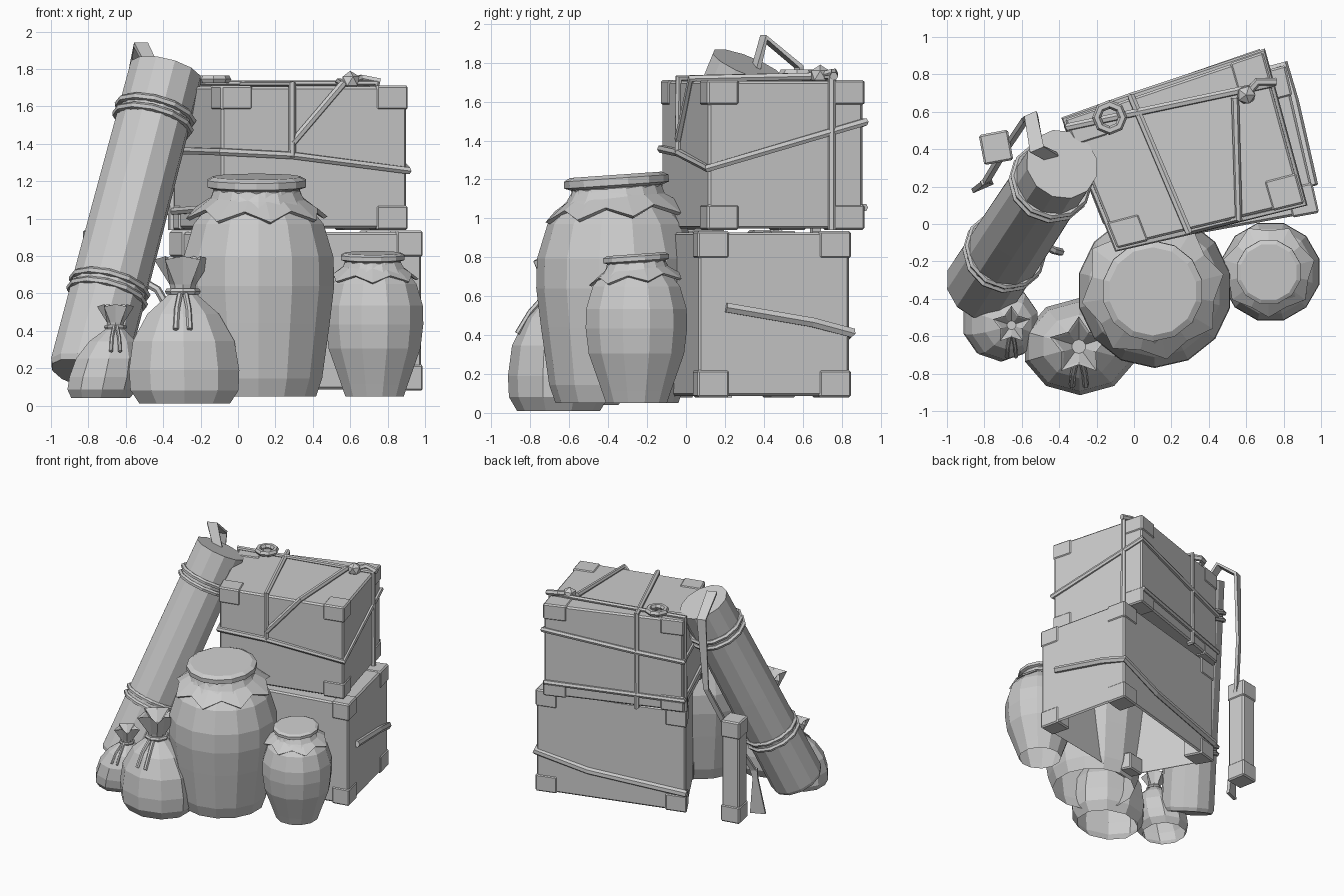
import bpy, bmesh, math
from math import radians, cos, sin, pi
from mathutils import Vector, Matrix

cube = bpy.data.objects.get("Cube")
if cube:
    bpy.data.objects.remove(cube)

clay = bpy.data.materials.new("plain_grey")
clay.use_nodes = True
GREY = (0.6, 0.6, 0.6, 1)
clay.diffuse_color = GREY
clay.node_tree.nodes["Principled BSDF"].inputs["Base Color"].default_value = GREY


def add(name, bm, matrix=None):
    bmesh.ops.recalc_face_normals(bm, faces=bm.faces)
    mesh = bpy.data.meshes.new(name)
    bm.to_mesh(mesh)
    bm.free()
    mesh.materials.append(clay)
    obj = bpy.data.objects.new(name, mesh)
    if matrix:
        obj.matrix_world = matrix
    bpy.context.collection.objects.link(obj)
    return obj


def add_box(bm, centre, size, bevel=0.01):
    m = Matrix.Translation(centre) @ Matrix.Diagonal((*size, 1))
    verts = bmesh.ops.create_cube(bm, size=1, matrix=m)["verts"]
    edges = list({e for v in verts for e in v.link_edges})
    bmesh.ops.bevel(bm, geom=edges, offset=bevel, segments=1, affect='EDGES')


def lathe(name, profile, sides, matrix, zig=(), depth=0.0, drop=0.0, shift=(0, 0), base=True):
    """Revolve (radius, height); rings listed in zig get a pleated edge."""
    bm = bmesh.new()
    rings = []
    top = profile[-1][1]
    for i, (r, z) in enumerate(profile):
        ring = []
        for k in range(sides):
            a = 2 * pi * (k + 0.5) / sides
            odd = (k % 2) if i in zig else 0
            rr = r * (1 - depth * odd)
            f = max(0, z / top) if top else 0
            ring.append(bm.verts.new((rr * cos(a) + shift[0] * f,
                                      rr * sin(a) + shift[1] * f, z + drop * odd)))
        rings.append(ring)
    for a, b in zip(rings, rings[1:]):
        for k in range(sides):
            j = (k + 1) % sides
            bm.faces.new((a[k], a[j], b[j], b[k]))
    if base:
        bm.faces.new(rings[0])
    bm.faces.new(rings[-1])
    return add(name, bm, matrix)


def rope(name, points, radius=0.021, closed=False):
    """Sweep a low-poly cord along a path."""
    curve = bpy.data.curves.new(name, 'CURVE')
    curve.dimensions = '3D'
    curve.bevel_depth = radius
    curve.bevel_resolution = 1
    curve.use_fill_caps = True
    spline = curve.splines.new('POLY')
    spline.points.add(len(points) - 1)
    for p, co in zip(spline.points, points):
        p.co = (*co, 1)
    spline.use_cyclic_u = closed
    temp = bpy.data.objects.new(name + "_path", curve)
    bpy.context.collection.objects.link(temp)
    bpy.context.view_layer.update()
    dg = bpy.context.evaluated_depsgraph_get()
    mesh = bpy.data.meshes.new_from_object(temp.evaluated_get(dg))
    bpy.data.objects.remove(temp)
    mesh.materials.clear()
    mesh.materials.append(clay)
    mesh.shade_flat()
    obj = bpy.data.objects.new(name, mesh)
    bpy.context.collection.objects.link(obj)


def circle(matrix, radius, z, n=12):
    return [matrix @ Vector((radius * cos(2 * pi * k / n), radius * sin(2 * pi * k / n), z))
            for k in range(n)]


def ribbon(name, points, widths, side):
    bm = bmesh.new()
    side = Vector(side).normalized()
    rows = [[bm.verts.new(Vector(p) + side * w * s) for s in (-0.5, 0.5)]
            for p, w in zip(points, widths)]
    for a, b in zip(rows, rows[1:]):
        bm.faces.new((a[0], a[1], b[1], b[0]))
    mod = add(name, bm).modifiers.new("thickness", 'SOLIDIFY')
    mod.thickness = 0.025
    mod.offset = 0


# Crates: a slightly skewed box with a protruding bracket on every corner
def crate(name, corners, z0, z1, bracket, open_base=False):
    fl, fr, br, bl = (Vector(c) for c in corners)
    size = (((fr - fl).length + (br - bl).length) / 2,
            ((bl - fl).length + (br - fr).length) / 2, z1 - z0)

    def at(u, v, w):
        s, t = (u + 1) / 2, (v + 1) / 2
        p = fl.lerp(fr, s).lerp(bl.lerp(br, s), t)
        return Vector((p.x, p.y, z0 + (z1 - z0) * (w + 1) / 2))

    def finish(part, bm):
        for v in bm.verts:
            v.co = at(*(2 * c / h for c, h in zip(v.co, size)))
        add(part, bm)

    bm = bmesh.new()
    add_box(bm, (0, 0, 0), [s - 0.014 for s in size], 0.012)
    if open_base:
        bm.normal_update()
        under = [f for f in bm.faces if f.normal.z < -0.9]
        bmesh.ops.delete(bm, geom=under, context='FACES')
    finish(name, bm)
    bm = bmesh.new()
    for sx in (-1, 1):
        for sy in (-1, 1):
            for sz in (-1, 1):
                c = [s * (h - b) / 2 for s, h, b in zip((sx, sy, sz), size, bracket)]
                add_box(bm, c, bracket)
    finish(name + "_corner_brackets", bm)
    return at


low = crate("lower_crate", [(0, -.12), (.99, .06), (.81, .85), (-.37, .52)], 0.08, 0.935,
            (0.16, 0.16, 0.14), True)
top = crate("upper_crate", [(-.09, -.13), (.91, .11), (.69, .92), (-.37, .56)], 0.94, 1.712,
            (0.18, 0.16, 0.13))
crate("corner_post", [(-.80, .315), (-.645, .343), (-.675, .505), (-.83, .475)], 0.09, 0.94,
      (0.155, 0.155, 0.14))

# Cords around the crates
rope("upper_level_cord", [top(-1, -1, 0.08), top(-.24, -1, 0.03), top(1, -1, -.18),
                          top(1, 1, .44), top(-.33, 1, .2), top(-1, 1, .1)], closed=True)
rope("upper_cross_cord", [top(-.24, -1, 0), top(-.24, -1, 1.02), top(-.33, 1, 1.02),
                          top(-.33, 1, -1), top(-.33, 0.9, -1)])
rope("upper_long_cord", [top(-1, .88, -1), top(-1, .88, 1.03), top(1, .58, 1.03),
                         top(1, .58, -1)])
rope("upper_slanted_cord", [top(.62, .55, 1.05), top(.3, -1, 1.02), top(-.24, -1, .2)])
rope("upper_back_cord", [top(.98, 1, -.7), top(-1, 1, -.75), top(-1, -.6, -.7)])
rope("lower_cord", [low(1, -.63, .08), low(1, .5, -.1), low(.99, 1, -.22), low(.3, 1, -.45),
                    low(-1, 1, -.62)], 0.028)
rope("cord_ring", circle(Matrix.Translation((-0.13, 0.57, 1.745)), 0.07, 0, 8), 0.024, True)
bm = bmesh.new()
bmesh.ops.create_icosphere(bm, subdivisions=1, radius=0.055)
add("cord_knot", bm, Matrix.Translation((0.6, 0.69, 1.735)))
rope("knot_tail", [(0.6, 0.69, 1.73), (0.66, 0.76, 1.75), (0.76, 0.76, 1.73)], 0.022)

# Leaning tube with doubled cords
foot, head = Vector((-0.81, -0.33, 0.165)), Vector((-0.385, 0.32, 1.785))
axis = head - foot
tube = Matrix.Translation(foot) @ axis.to_track_quat('Z', 'Y').to_matrix().to_4x4()
L = axis.length
lathe("leaning_tube", [(0.195, 0), (0.208, 0.03), (0.205, L * 0.5), (0.198, L)], 12, tube)
for base, name in ((0.26, "lower"), (0.835, "upper")):
    for i in range(2):
        rope(f"{name}_tube_cord_{i + 1}", circle(tube, 0.205, L * base + i * 0.055), 0.02, True)
rope("tube_cord_tail", [(-0.5, -0.1, 0.66), (-0.43, -0.14, 0.62), (-0.39, -0.15, 0.55)])

# Strap hanging from the tube, ending in a tassel
strap = [(-0.44, 0.36, 1.77), (-0.52, 0.4, 1.93), (-0.55, 0.58, 1.78), (-0.58, 0.56, 1.2),
         (-0.7, 0.38, 0.75), (-0.79, 0.23, 0.45)]
ribbon("tube_strap", strap, [0.07, 0.08, 0.07, 0.04, 0.04, 0.04], (0.8, 0.35, 0))
ribbon("strap_tassel", [(-0.79, 0.23, 0.46), (-0.8, 0.22, 0.38), (-0.81, 0.2, 0.08)],
       [0.06, 0.04, 0.12], (0.8, 0.35, 0))


# Jars: faceted body, flared cloth skirt and lid, the last two tipped a little forward
def jar(name, at, R, H, sides, foot_r):
    m = Matrix.Translation(at)
    lathe(name + "_body", [(R * foot_r, 0), (R * (foot_r + .08), H * .08), (R * .94, H * .33),
                           (R, H * .5), (R * .99, H * .63), (R * .86, H * .78),
                           (R * .62, H * .88), (R * .54, H * .93)], sides, m, base=False)
    neck = m @ Matrix.Translation((-.01, 0, H * .93)) @ Matrix.Rotation(radians(4), 4, 'X')
    lathe(name + "_cloth_skirt", [(R * .56, H * .01), (R * .6, -H * .03), (R * .93, -H * .12),
                                  (R * .88, -H * .13), (R * .55, -H * .05)],
          sides + 2, neck, zig=(2, 3), depth=0.14, drop=0.045 * H)
    lathe(name + "_lid", [(R * .56, 0), (R * .57, H * .01), (R * .65, H * .02),
                          (R * .65, H * .05), (R * .57, H * .065)], sides, neck)


jar("large_jar", (0.11, -0.355, 0.05), 0.415, 1.18, 14, 0.76)
jar("small_jar", (0.73, -0.255, 0.05), 0.27, 0.77, 12, 0.6)


# Sacks: slumped body, gathered neck, drawstring
def sack(name, at, R, H, squash, neck):
    m = Matrix.Translation(at) @ Matrix.Diagonal((1, squash, 1, 1))
    lathe(name + "_body", [(R * .82, 0), (R * .98, H * .12), (R, H * .3), (R * .92, H * .56),
                           (R * .65, H * .8), (R * .2, H)], 10, m, shift=neck, base=False)
    n = Matrix.Translation((at[0] + neck[0], at[1] + neck[1] * squash, at[2] + H))
    lathe(name + "_gathered_top", [(R * .2, -.02), (R * .24, R * .12), (R * .52, R * .55),
                                   (R * .45, R * .52), (R * .12, R * .3)],
          10, n, zig=(2, 3), depth=0.4, drop=R * .06)
    rope(name + "_drawstring", circle(n, R * .25, 0, 8), R * .06, True)
    for s in (-1, 1):
        path = ((s * .04, -.24 * squash, 0), (s * .1, -.56 * squash, -.3),
                (s * .12, -.81 * squash, -.65))
        rope(f"{name}_string_end_{s}", [n @ (Vector(p) * R) for p in path], R * .05)


sack("large_sack", (-0.285, -0.655, 0.01), 0.31, 0.6, 0.84, (-0.01, 0))
sack("small_sack", (-0.735, -0.52, 0.04), 0.2, 0.38, 1.05, (0.08, -0.02))
